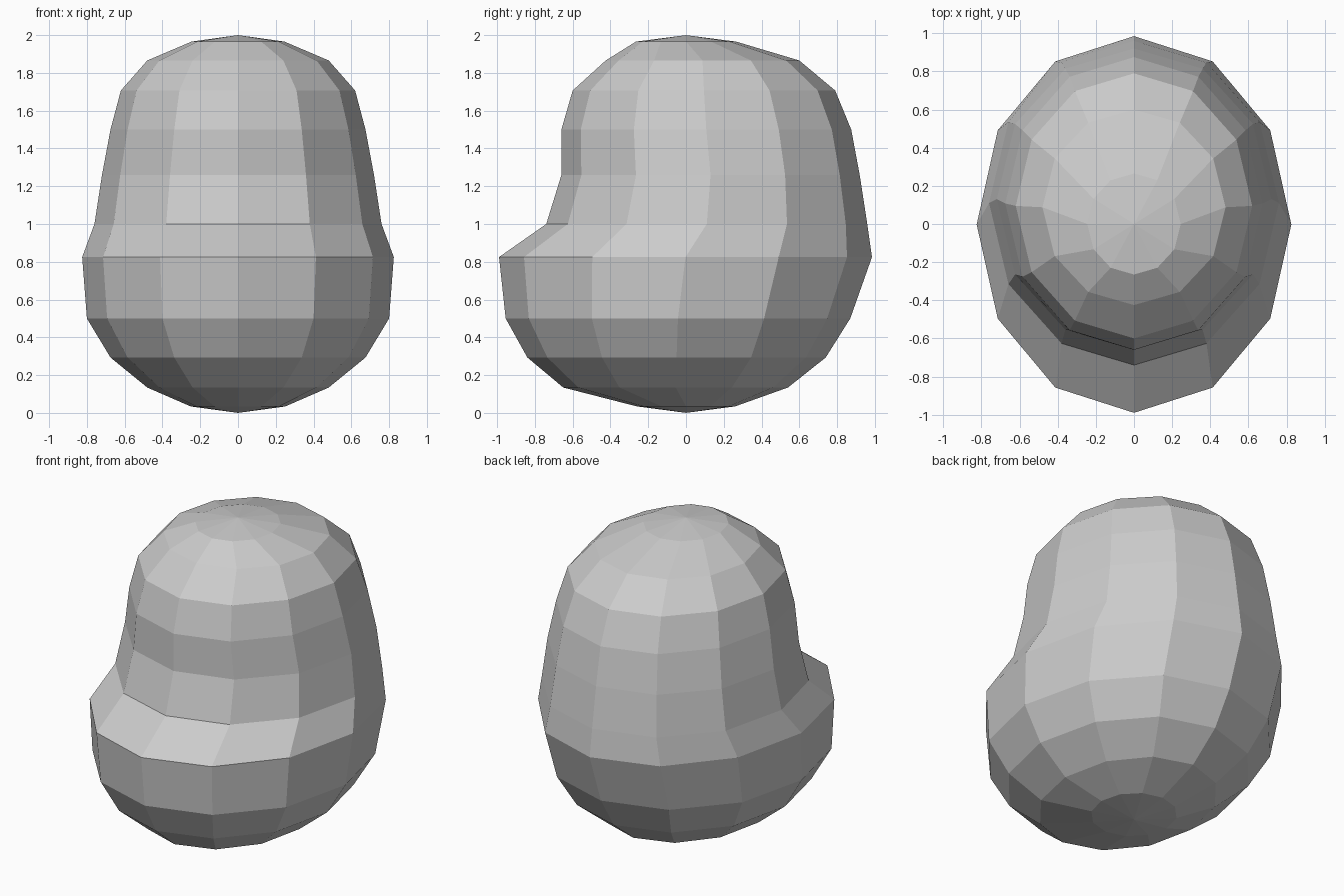
import bpy, bmesh
from math import sin, cos, pi

if "Cube" in bpy.data.objects:
    bpy.data.objects.remove(bpy.data.objects["Cube"])

SEGMENTS = 12
# Rings from bottom to top: height, half width, front y, back y
RINGS = [
    (0.034, 0.25, -0.26, 0.26),
    (0.134, 0.48, -0.65, 0.54),
    (0.293, 0.675, -0.84, 0.74),
    (0.50, 0.80, -0.955, 0.87),
    (0.825, 0.825, -0.99, 0.985),
    (1.00, 0.76, -0.74, 0.96),
    (1.259, 0.72, -0.66, 0.92),
    (1.50, 0.675, -0.66, 0.875),
    (1.707, 0.62, -0.60, 0.79),
    (1.866, 0.48, -0.425, 0.60),
    (1.966, 0.245, -0.265, 0.265),
]

bm = bmesh.new()


def add_ring(z, rx, front, back):
    """Twelve-sided ellipse spanning front to back."""
    cy, ry = (front + back) / 2, (back - front) / 2
    angles = [2 * pi * i / SEGMENTS for i in range(SEGMENTS)]
    return [bm.verts.new((rx * cos(a), cy + ry * sin(a), z)) for a in angles]


# Stacked body rings joined by quads
rings = [add_ring(*r) for r in RINGS]
for low, high in zip(rings, rings[1:]):
    for i in range(SEGMENTS):
        j = (i + 1) % SEGMENTS
        bm.faces.new((low[i], low[j], high[j], high[i]))

# Triangle fans closing the bottom and the crown
bottom = bm.verts.new((0, 0, 0))
crown = bm.verts.new((0, 0, 2))
for i in range(SEGMENTS):
    j = (i + 1) % SEGMENTS
    bm.faces.new((bottom, rings[0][j], rings[0][i]))
    bm.faces.new((crown, rings[-1][i], rings[-1][j]))

bmesh.ops.recalc_face_normals(bm, faces=bm.faces)
mesh = bpy.data.meshes.new("head")
bm.to_mesh(mesh)
bm.free()
bpy.context.collection.objects.link(bpy.data.objects.new("head", mesh))
